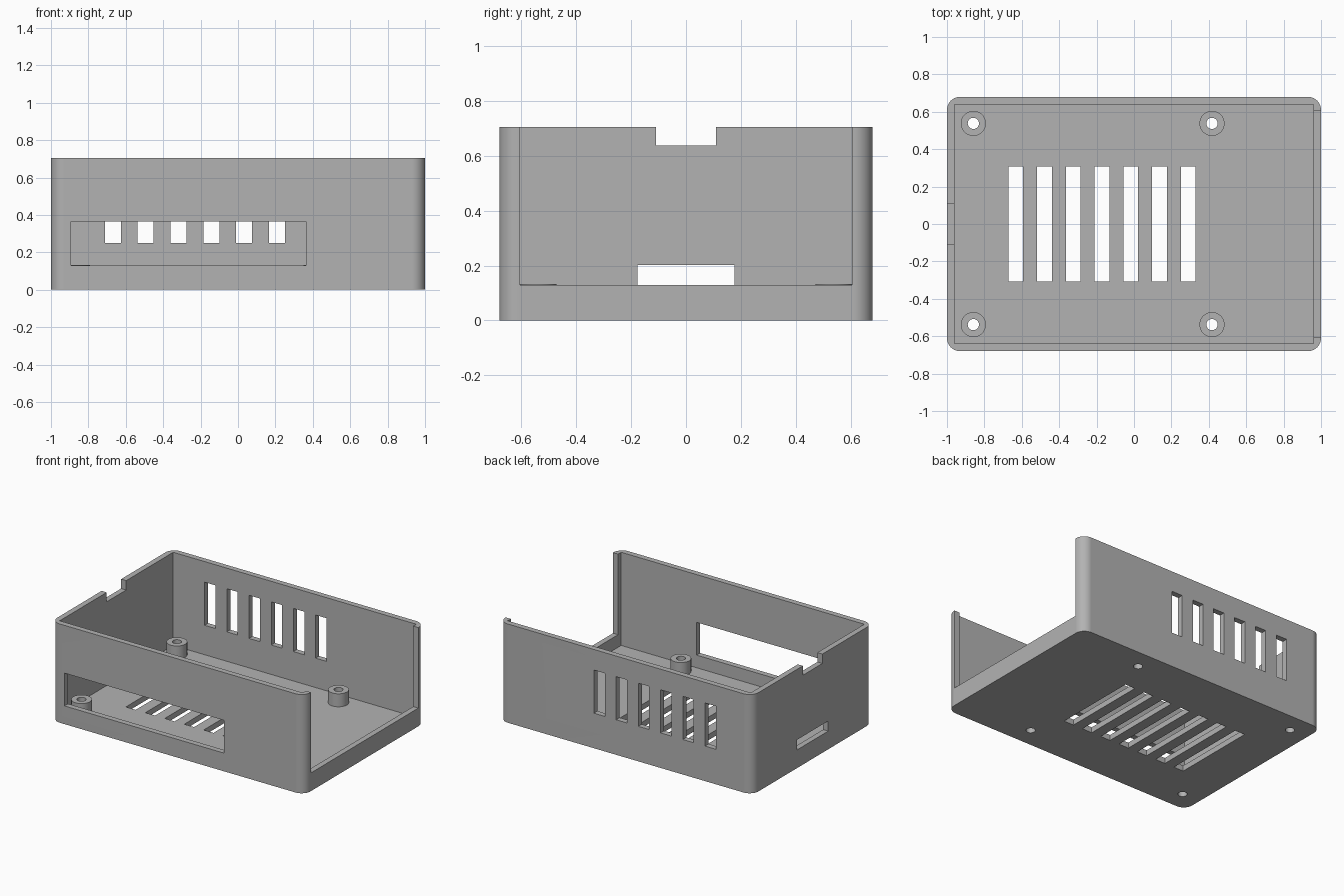
import bpy, bmesh, math
from mathutils import Vector

cube = bpy.data.objects.get("Cube")
if cube:
    bpy.data.objects.remove(cube, do_unlink=True)

grey = bpy.data.materials.new("grey plastic")
grey.use_nodes = True
grey.diffuse_color = (0.45, 0.45, 0.45, 1)
grey.node_tree.nodes["Principled BSDF"].inputs["Base Color"].default_value = (0.45, 0.45, 0.45, 1)

HALF_Y, HEIGHT, WALL = 0.68, 0.705, 0.04
SILL = 0.13


def to_object(name, bm):
    mesh = bpy.data.meshes.new(name)
    bm.to_mesh(mesh)
    bm.free()
    mesh.materials.append(grey)
    obj = bpy.data.objects.new(name, mesh)
    bpy.context.collection.objects.link(obj)
    return obj


def box(name, x, y, z, radius=0):
    """Box from (min, max) ranges, with optional rounded upright edges."""
    bm = bmesh.new()
    bmesh.ops.create_cube(bm, size=1)
    for v in bm.verts:
        v.co = Vector([sum(r) / 2 + c * (r[1] - r[0]) for c, r in zip(v.co, (x, y, z))])
    if radius:
        upright = [e for e in bm.edges if abs(e.verts[0].co.z - e.verts[1].co.z) > 0.1]
        bmesh.ops.bevel(bm, geom=upright, offset=radius, segments=10, profile=0.5, affect='EDGES')
    return to_object(name, bm)


def cylinder(name, x, y, z, radius):
    bm = bmesh.new()
    bmesh.ops.create_cone(bm, cap_ends=True, segments=40, radius1=radius, radius2=radius,
                          depth=z[1] - z[0])
    bmesh.ops.translate(bm, verts=bm.verts, vec=(x, y, sum(z) / 2))
    return to_object(name, bm)


def cut(obj, cutter, keep=False):
    """Subtract the cutter and bake the result."""
    bpy.context.view_layer.objects.active = obj
    mod = obj.modifiers.new("cut", 'BOOLEAN')
    mod.operation, mod.solver, mod.object = 'DIFFERENCE', 'EXACT', cutter
    bpy.ops.object.modifier_apply(modifier=mod.name)
    if not keep:
        bpy.data.objects.remove(cutter, do_unlink=True)


def smooth(obj):
    bpy.ops.object.select_all(action='DESELECT')
    obj.select_set(True)
    bpy.context.view_layer.objects.active = obj
    bpy.ops.object.shade_smooth_by_angle(angle=math.radians(30))
    mod = obj.modifiers.new("flat walls", 'WEIGHTED_NORMAL')
    mod.keep_sharp = True


# Hollow case with rounded outer corners and square inside
case = box("case", (-1, 1), (-HALF_Y, HALF_Y), (0, HEIGHT), radius=0.07)
inner_x, inner_y = 1 - WALL, HALF_Y - WALL
cut(case, box("cavity", (-inner_x, inner_x), (-inner_y, inner_y), (WALL, 1)))

# Open left end, front port slot, right end port and cable notch
cut(case, box("end_opening", (0.9, 1.1), (-0.605, 0.605), (SILL, 1)))
cut(case, box("front_slot", (-0.894, 0.364), (-0.8, -0.6), (SILL, 0.364)))
cut(case, box("end_port", (-1.1, -0.9), (-0.176, 0.176), (SILL, 0.202)))
cut(case, box("cable_notch", (-1.1, -0.9), (-0.11, 0.11), (0.638, 1)))

# Back wall vents
for i in range(6):
    x = -0.669 + i * 0.1755
    cut(case, box("back_vent", (x - 0.043, x + 0.043), (0.6, 0.8), (0.25, 0.558)))

# Floor vents
for i in range(7):
    x = -0.632 + i * 0.1537
    cut(case, box("floor_vent", (x - 0.039, x + 0.039), (-0.307, 0.307), (-0.1, 0.1)))

# Drilled standoffs on the floor
for x, side in ((-0.859, "right"), (0.417, "left")):
    for y, end in ((-0.538, "front"), (0.538, "back")):
        post = cylinder(f"standoff_{end}_{side}", x, y, (WALL, 0.133), 0.067)
        drill = cylinder("drill", x, y, (-0.1, 0.3), 0.03)
        cut(post, drill, keep=True)
        cut(case, drill)
        smooth(post)

smooth(case)
